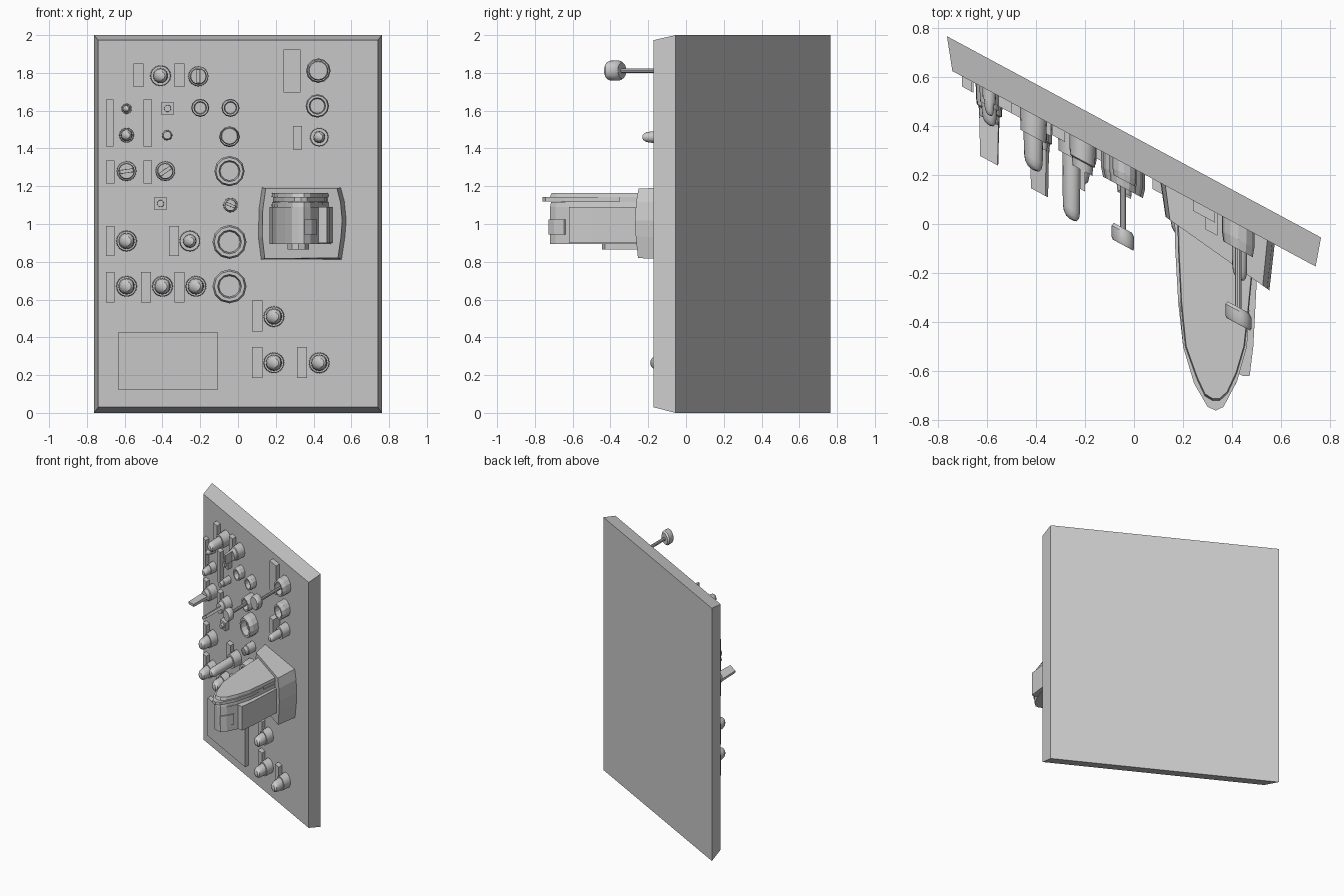
import bpy, bmesh, math

if "Cube" in bpy.data.objects:
    bpy.data.objects.remove(bpy.data.objects["Cube"])

K = 0.538       # slant of the panel in plan: y = v - K * x
F = 0.225       # depth of the panel face before slanting


def make(name, verts, faces, slant=True, smooth=False):
    me = bpy.data.meshes.new(name)
    if slant:
        verts = [(x, v - K * x, z) for x, v, z in verts]
    me.from_pydata(verts, [], faces)
    bm = bmesh.new()
    bm.from_mesh(me)
    bmesh.ops.recalc_face_normals(bm, faces=bm.faces)
    bm.to_mesh(me)
    bm.free()
    ob = bpy.data.objects.new(name, me)
    bpy.context.collection.objects.link(ob)
    if smooth:
        bpy.ops.object.select_all(action='DESELECT')
        ob.select_set(True)
        bpy.context.view_layer.objects.active = ob
        bpy.ops.object.shade_smooth_by_angle(angle=math.radians(35))
    return ob


def loft(name, rings, slant=True, smooth=False):
    """Skin a list of equal-length loops and cap both ends."""
    n = len(rings[0])
    verts = [p for r in rings for p in r]
    faces = [(i * n + j, i * n + (j + 1) % n, (i + 1) * n + (j + 1) % n, (i + 1) * n + j)
             for i in range(len(rings) - 1) for j in range(n)]
    faces += [tuple(range(n)), tuple(range(len(verts) - n, len(verts)))]
    return make(name, verts, faces, slant, smooth)


def rect(x0, x1, z0, z1, v):
    return [(x0, v, z0), (x1, v, z0), (x1, v, z1), (x0, v, z1)]


def box(name, x0, x1, z0, z1, v_front, v_back=F + 0.02):
    return loft(name, [rect(x0, x1, z0, z1, v_back), rect(x0, x1, z0, z1, v_front)])


def lathe(name, x, z, profile, n=16, smooth=True):
    """Turned part pointing to the front; profile = (radius, height above face)."""
    rings = [[(x + r * math.cos(2 * math.pi * j / n), F - h,
               z + r * math.sin(2 * math.pi * j / n)) for j in range(n)] for r, h in profile]
    return loft(name, rings, True, smooth)


def blade(name, x, z, hw, ht, angle, h0, h1):
    c, s = math.cos(angle), math.sin(angle)
    rings = []
    for h, k in ((h0, 1.0), (h1, 0.9)):
        rings.append([(x + k * (a * c - b * s), F - h, z + k * (a * s + b * c))
                      for a, b in ((-hw, -ht), (hw, -ht), (hw, ht), (-hw, ht))])
    return loft(name, rings)


def prism(name, outline, z0, z1, inset=0.0):
    """Vertical prism in world space, its top shrunk toward the centre."""
    cx = sum(p[0] for p in outline) / len(outline)
    cy = sum(p[1] for p in outline) / len(outline)
    k = 1 - inset
    top = [(cx + (x - cx) * k, cy + (y - cy) * k, z1) for x, y in outline]
    return loft(name, [[(x, y, z0) for x, y in outline], top], False)


# Panel with bevelled front
loft("panel", [rect(-.762, .762, 0, 2, .355), rect(-.74, .74, .03, 1.973, F)])

# Raised plate and label strips
box("lower_plate", -.635, -.107, .125, .425, F - .04)
strips = [(-.552, -.5, 1.725, 1.85), (-.335, -.282, 1.725, 1.85),
          (-.70, -.66, 1.41, 1.66), (-.5, -.456, 1.41, 1.66),
          (-.70, -.653, 1.215, 1.335), (-.5, -.456, 1.215, 1.335),
          (-.70, -.653, .83, .99), (-.366, -.313, .83, .99),
          (-.70, -.653, .585, .745), (-.513, -.46, .585, .745), (-.335, -.282, .585, .745),
          (.075, .13, .43, .595), (.075, .13, .185, .35), (.313, .366, .185, .35),
          (.24, .33, 1.695, 1.925)]
for s in strips:
    box("label_strip", *s, F - .042)
box("label_strip", .29, .34, 1.395, 1.52, F - .09)


# Domed knobs: flared base and rounded tip; (x, z, base radius, tip radius, length)
def dome(x, z, R, r, L):
    b = min(.09, L * .45)
    lathe("dome_knob", x, z, [(R, -.02), (R * .93, b), (r * 1.05, b), (r, L - .045),
                              (r * .88, L - .02), (r * .6, L - .005), (r * .2, L)])


for x, z in [(-.59, .91), (-.59, .67), (-.40, .67), (-.223, .67),
             (.19, .51), (.19, .265), (.43, .265)]:
    dome(x, z, .056, .041, .175)
dome(-.41, 1.785, .056, .038, .225)
dome(-.255, .91, .056, .035, .345)
dome(-.59, 1.47, .04, .03, .14)
dome(-.59, 1.61, .028, .02, .1)
dome(.43, 1.46, .05, .03, .22)

# Rotary knobs with a pointer or lever blade; (x, z, radius, angle, tip)
for x, z, r, a, tip in [(-.21, 1.782, .054, math.pi / 2, .2), (-.59, 1.28, .053, .15, .285),
                        (-.385, 1.28, .053, .6, .305), (-.04, 1.1, .039, -.4, .13),
                        (-.375, 1.47, .028, .2, .1)]:
    lathe("rotary_base", x, z, [(r, -.02), (r * .95, .08), (r * .8, .085), (r * .75, .12)])
    blade("rotary_pointer", x, z, r * .75, r * .2, a, .11, tip)

# Ring dials with recessed centres
for x, z, r, h in [(-.2, 1.615, .048, .07), (-.04, 1.615, .048, .07), (.42, 1.625, .062, .1),
                   (-.045, 1.28, .08, .1), (-.045, .905, .09, .1), (-.045, .67, .09, .1),
                   (-.045, 1.462, .055, .1), (.425, 1.812, .065, .1)]:
    lathe("ring_dial", x, z, [(r, -.02), (r, h * .6), (r * .9, h), (r * .7, h), (r * .62, h * .4)],
          12, False)

# Plungers on thin rods
for x, z, R, tip in [(.425, 1.812, .053, .405), (-.045, 1.465, .046, .335)]:
    lathe("plunger_rod", x, z, [(.013, .02), (.013, tip - .03)], 10)
    lathe("plunger_cap", x, z, [(R * .8, tip - .07), (R, tip - .055), (R, tip - .01), (R * .9, tip)])

# Small square buttons
for x, z in [(-.41, 1.108), (-.373, 1.612)]:
    box("square_button", x - .034, x + .034, z - .032, z + .032, F - .05)
    lathe("button_centre", x, z, [(.02, .02), (.018, .075)], 12)

# Collar of the large housing, sides bowed outward
collar = [(.12, .81), (.55, .812), (.568, .93), (.575, 1.02), (.565, 1.12), (.545, 1.195),
          (.125, 1.195), (.108, 1.08), (.105, .93)]
front = []
for x, z in collar:
    fx = .34 + (x - .34) * .9
    front.append((fx, .098 - (fx - .13) * .17, 1.003 + (z - 1.003) * .96))
loft("housing_collar", [[(x, F + .02, z) for x, z in collar], front])

# Housing body: long rounded nose in plan
hull = [(.165, .03), (.168, -.1), (.18, -.32), (.2, -.5), (.25, -.63), (.285, -.70),
        (.32, -.72), (.35, -.72), (.385, -.69), (.425, -.61), (.46, -.5), (.478, -.35),
        (.492, -.22), (.495, -.1)]
prism("housing_body", hull, .895, 1.09)
inner = [(.33 + (x - .33) * .93, y) for x, y in hull]
prism("housing_shoulder", inner, 1.09, 1.116, .02)
prism("housing_top", inner, 1.142, 1.165, .03)
neck = [(.33 + (x - .33) * .88, max(y, -.66)) for x, y in hull]
prism("housing_neck", [p for i, p in enumerate(neck) if i not in (6, 7)], 1.11, 1.145)

# Projecting lip around the nose
lip = [(.185, -.32), (.2, -.5), (.245, -.65), (.3, -.745), (.333, -.76), (.365, -.745),
       (.42, -.64), (.46, -.5), (.47, -.35)]
prism("nose_lip", lip, 1.118, 1.142)

# Side shell on the right of the housing and lower tray
shell = [(.475, -.62), (.45, -.62), (.41, -.6), (.44, -.1), (.51, -.1), (.503, -.25), (.49, -.5)]
prism("side_shell", [(x - .004, y) for x, y in shell], .9, 1.09)
tray = [(.27, -.02), (.262, -.38), (.285, -.43), (.32, -.445), (.355, -.43), (.375, -.38), (.375, -.05)]
prism("lower_tray", tray, .865, .9)

# Window block on the nose
prism("nose_window", [(.345, -.70), (.352, -.728), (.388, -.70), (.418, -.645), (.395, -.62)],
      .945, 1.025)
